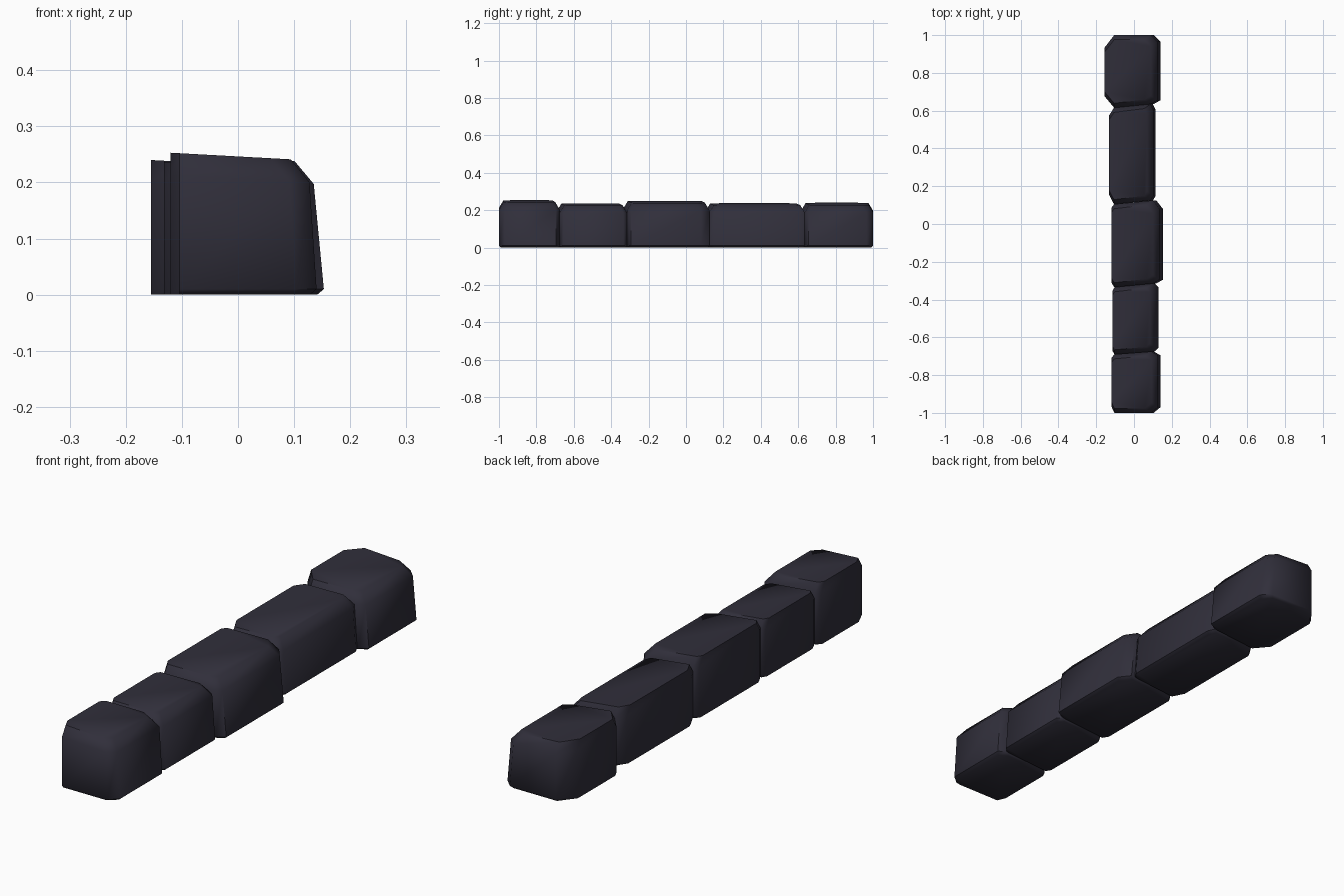
import bpy, bmesh

if "Cube" in bpy.data.objects:
    bpy.data.objects.remove(bpy.data.objects["Cube"])

stone = bpy.data.materials.new("dark slate")
stone.diffuse_color = (0.03, 0.028, 0.043, 1)
stone.use_nodes = True
stone.node_tree.nodes["Principled BSDF"].inputs["Base Color"].default_value = stone.diffuse_color


def block(name, x0, x1, lean, y0, y1, h, cl, cr, skew0=0.0, skew1=0.0):
    """Stone with a sheer left side, a leaning right side and chamfered corners.
    cl / cr: (x size, y size at y0, y size at y1) of the left / right corner chamfers.
    skew: extra y on the right at each end."""
    def outline(f, ins):
        # f: 0 at the base, 1 at the top; ins: pull-in of the top ring
        xr = x1 - lean * f - ins
        a, b = y0 + ins * 0.75, y1 - ins * 0.75
        return [(x0 + cl[0], a), (xr - cr[0], a + skew0),
                (xr, a + skew0 + cr[1]), (xr, b + skew1 - cr[2]),
                (xr - cr[0], b + skew1), (x0 + cl[0], b),
                (x0, b - cl[2]), (x0, a + cl[1])]

    bm = bmesh.new()
    rings = []
    for z, f, ins in ((0, 0, 0.012), (0.01, 0, 0), (h - 0.04, 0.9, 0), (h, 1, 0.032)):
        ring = []
        for x, y in outline(f, ins):
            slope = 0.055 * (x - x0) * f          # top falls towards the right
            ring.append(bm.verts.new((x, y, z - slope)))
        rings.append(ring)
    for lo, hi in zip(rings, rings[1:]):
        for i in range(8):
            j = (i + 1) % 8
            bm.faces.new((lo[i], lo[j], hi[j], hi[i]))
    bm.faces.new(rings[0][::-1])
    bm.faces.new(rings[-1])
    bmesh.ops.recalc_face_normals(bm, faces=bm.faces)
    me = bpy.data.meshes.new(name)
    bm.to_mesh(me)
    bm.free()
    me.materials.append(stone)
    ob = bpy.data.objects.new(name, me)
    bpy.context.collection.objects.link(ob)
    bpy.context.view_layer.objects.active = ob
    ob.select_set(True)
    bpy.ops.object.shade_smooth_by_angle(angle=0.9)
    ob.select_set(False)


# Five stones in a row, front to back
block("front_stone", -0.12, 0.14, 0.014, -1.0, -0.69, 0.253,
      (0.016, 0.035, 0.02), (0.036, 0.03, 0.02), 0, 0.015)
block("second_stone", -0.115, 0.13, 0.014, -0.69, -0.335, 0.236,
      (0.012, 0.02, 0.02), (0.02, 0.02, 0.02), 0.015, 0.02)
block("middle_stone", -0.12, 0.153, 0.02, -0.335, 0.105, 0.25,
      (0.015, 0.025, 0.02), (0.035, 0.02, 0.045), 0.02, 0.02)
block("fourth_stone", -0.132, 0.115, 0.014, 0.105, 0.615, 0.237,
      (0.026, 0.05, 0.04), (0.015, 0.025, 0.03), 0.02, 0.02)
block("back_stone", -0.155, 0.14, 0.018, 0.615, 1.0, 0.24,
      (0.05, 0.06, 0.065), (0.035, 0.02, 0.035), 0.02, 0)
